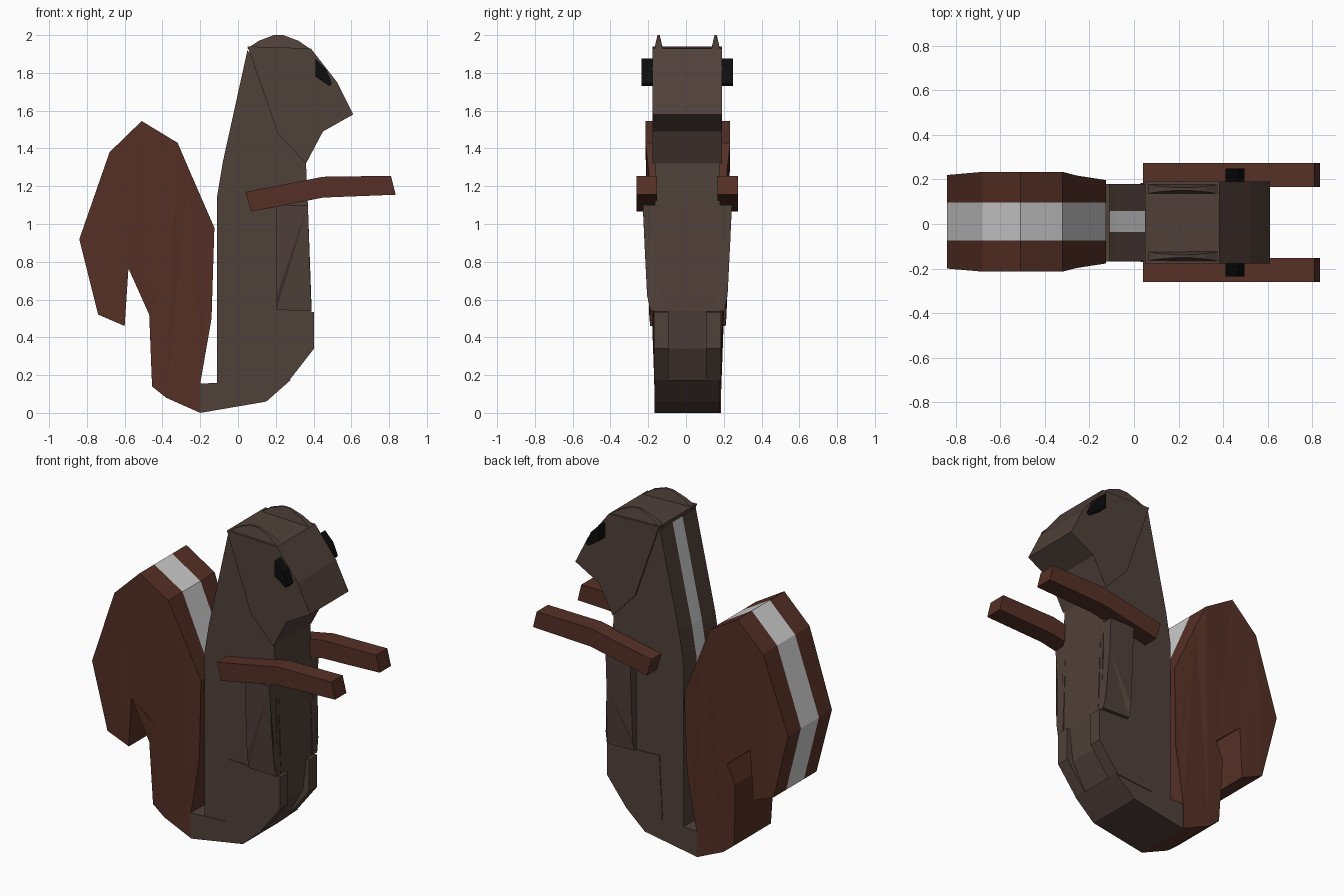
import bpy, bmesh


def material(name, rgb):
    m = bpy.data.materials.new(name)
    m.diffuse_color = (*rgb, 1)
    return m


FUR = material("brown fur", (0.080, 0.052, 0.043))
RUST = material("rust fur", (0.092, 0.030, 0.019))
WHITE = material("white stripe", (0.62, 0.62, 0.62))
BLACK = material("eye black", (0.004, 0.004, 0.004))


def prism(name, profile, layers, mats, striped=()):
    """Loft an x-z profile through y layers; each layer is a y value or one y per point.
    The middle band of the edges listed in striped takes the second material."""
    bm = bmesh.new()
    n = len(profile)
    rings = []
    for layer in layers:
        ys = [layer] * n if isinstance(layer, (int, float)) else layer
        rings.append([bm.verts.new((x, y, z)) for (x, z), y in zip(profile, ys)])
    for k in range(len(rings) - 1):
        for i in range(n):
            j = (i + 1) % n
            f = bm.faces.new((rings[k][i], rings[k][j], rings[k + 1][j], rings[k + 1][i]))
            if k == 1 and i in striped:
                f.material_index = 1
    caps = [bm.faces.new(rings[0]), bm.faces.new(rings[-1])]
    bmesh.ops.triangulate(bm, faces=caps)
    bmesh.ops.recalc_face_normals(bm, faces=bm.faces)
    mesh = bpy.data.meshes.new(name)
    bm.to_mesh(mesh)
    bm.free()
    for m in mats:
        mesh.materials.append(m)
    ob = bpy.data.objects.new(name, mesh)
    bpy.context.collection.objects.link(ob)
    return ob


MID = 0.007


def pair(name, profile, inner, outer, mat):
    """Mirrored prisms on both sides of the body."""
    for side, s in (("right", -1), ("left", 1)):
        out = [MID + s * o for o in outer] if isinstance(outer, list) else MID + s * outer
        prism(f"{side}_{name}", profile, [MID + s * inner, out], [mat])


# Torso with the stripe down its back
torso = [(0.05, 1.92), (-0.08, 1.33), (-0.11, 1.15), (-0.11, 0.14), (0.26, 0.16), (0.36, 0.34),
         (0.385, 0.54), (0.37, 1.10), (0.36, 1.32), (0.30, 1.60)]
prism("torso", torso, [-0.165, -0.037, 0.058, 0.18], [FUR, WHITE], striped=(0, 1, 2))

# Head, ears and eyes
head = [(0.05, 1.94), (0.21, 1.48), (0.36, 1.32), (0.45, 1.49), (0.61, 1.58), (0.525, 1.75),
        (0.385, 1.93)]
prism("head", head, [-0.178, 0.19], [FUR])
ear = [(0.05, 1.93), (0.11, 1.97), (0.19, 2.0), (0.24, 2.0), (0.32, 1.97), (0.385, 1.925)]
for side, y in (("right", -0.145), ("left", 0.157)):
    taper = [0.022, 0.012, 0.006, 0.006, 0.012, 0.022]
    prism(f"{side}_ear", ear, [[y - t for t in taper], [y + t for t in taper]], [FUR])
eye = [(0.41, 1.875), (0.465, 1.82), (0.497, 1.745), (0.485, 1.73), (0.41, 1.78)]
pair("eye", eye, 0.16, 0.242, BLACK)

# Arms reaching forward
arm = [(0.04, 1.17), (0.45, 1.25), (0.81, 1.255), (0.835, 1.155), (0.45, 1.14), (0.07, 1.065)]
pair("arm", arm, 0.16, 0.268, RUST)

# Flank plates, thighs and foot block
flank = [(0.205, 1.10), (0.37, 1.10), (0.37, 0.90), (0.385, 0.62), (0.39, 0.54), (0.205, 0.545),
         (0.205, 0.62), (0.205, 0.90)]
pair("flank", flank, 0.15, [0.236, 0.236, 0.227, 0.213, 0.195, 0.195, 0.213, 0.227], FUR)
thigh = [(0.05, 0.55), (0.20, 0.545), (0.402, 0.535), (0.402, 0.34), (0.27, 0.17), (0.03, 0.15)]
pair("thigh", thigh, 0.10, 0.177, FUR)
foot = [(-0.20, 0.155), (-0.20, 0.0), (0.15, 0.06), (0.28, 0.175), (0.03, 0.165)]
prism("foot", foot, [-0.168, 0.18], [FUR])

# Curled tail with the stripe over its crest; third value is the half width
tail = [(-0.60, 0.46, 0.20), (-0.74, 0.52, 0.205), (-0.84, 0.92, 0.21), (-0.68, 1.38, 0.224),
        (-0.51, 1.545, 0.224), (-0.32, 1.43, 0.224), (-0.26, 1.29, 0.208), (-0.125, 0.98, 0.187),
        (-0.14, 0.50, 0.18), (-0.20, 0.155, 0.175), (-0.20, 0.0, 0.175), (-0.38, 0.08, 0.175),
        (-0.455, 0.14, 0.175), (-0.47, 0.52, 0.19), (-0.42, 0.63, 0.195), (-0.58, 0.765, 0.205)]
prism("tail", [(x, z) for x, z, w in tail],
      [[0.01 - w for x, z, w in tail], -0.075, 0.097, [0.01 + w for x, z, w in tail]],
      [RUST, WHITE], striped=range(1, 7))
